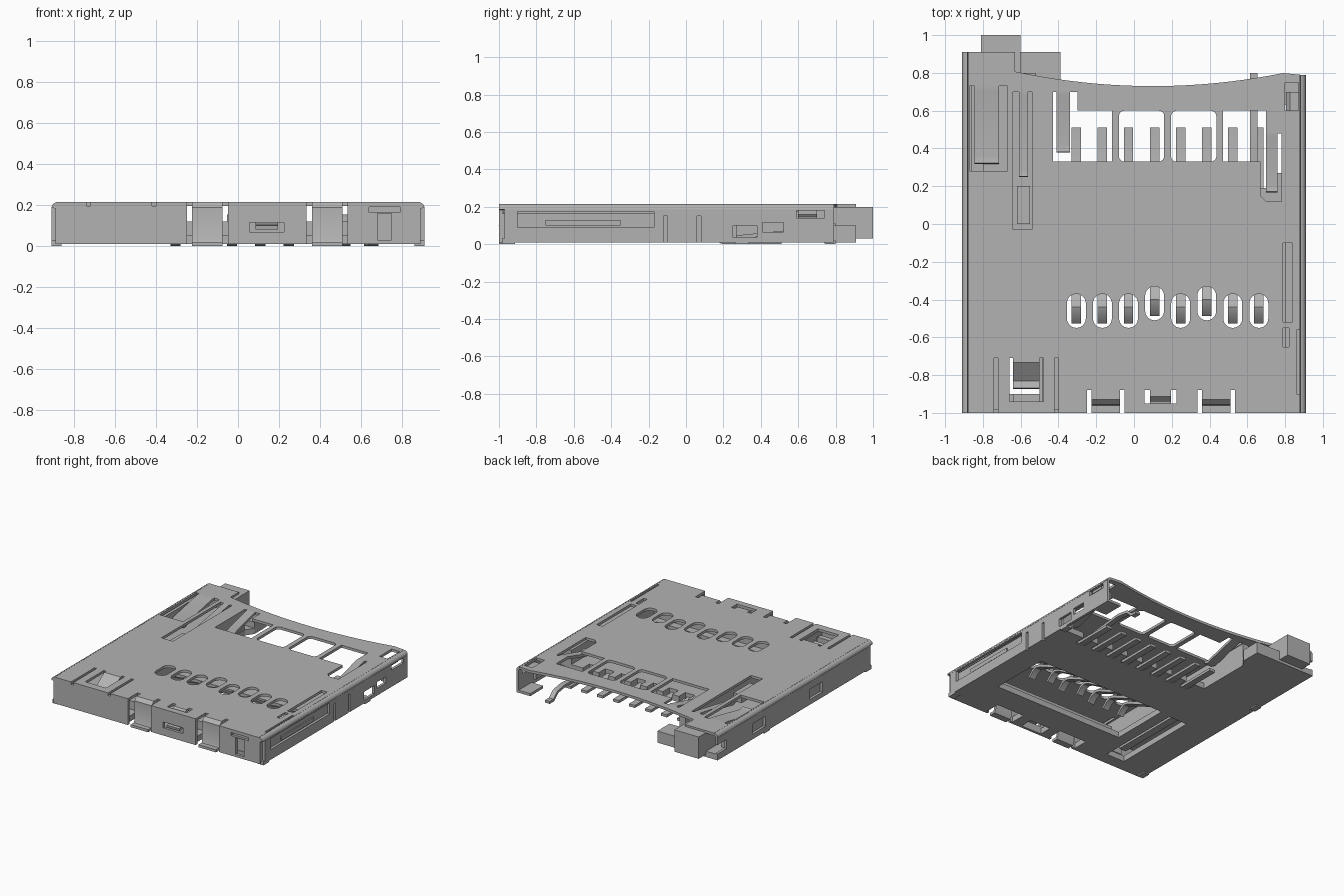
import bpy, bmesh, math
from mathutils import Matrix, Vector

cube = bpy.data.objects.get("Cube")
if cube:
    bpy.data.objects.remove(cube, do_unlink=True)

metal = bpy.data.materials.new("plain_grey")
metal.use_nodes = True
metal.diffuse_color = (.45, .45, .45, 1)
metal.node_tree.nodes["Principled BSDF"].inputs["Base Color"].default_value = metal.diffuse_color

# main dimensions of the shell and base
SIDE, FRONT, BACK, WING = .91, -1, .79, .91
SHEET, BEND, TOP, BOTTOM, FLOOR = .02, .03, .215, .01, .055
UNDER, FLAT, WALL, INSIDE = TOP - SHEET, SIDE - BEND, TOP - BEND, SIDE - SHEET
ROOF = TOP - SHEET / 2
parts = []


def turned(axis):
    """Turn a flat drawing so that its thickness runs along axis."""
    if axis == "y":
        return Matrix.Rotation(math.pi / 2, 4, "X")
    if axis == "x":
        return Matrix.Rotation(math.pi / 2, 4, "Z") @ Matrix.Rotation(math.pi / 2, 4, "X")
    return Matrix.Identity(4)


def plate(name, outline, holes, span, axis="z"):
    """Filled outline with holes, given thickness over span along axis."""
    low, high = span
    curve = bpy.data.curves.new(name, "CURVE")
    curve.dimensions = "2D"
    curve.fill_mode = "BOTH"
    curve.extrude = (high - low) / 2
    for loop in [outline] + holes:
        spline = curve.splines.new("POLY")
        spline.points.add(len(loop) - 1)
        for point, (a, b) in zip(spline.points, loop):
            point.co = (a, b, 0, 1)
        spline.use_cyclic_u = True
    drawing = bpy.data.objects.new(name, curve)
    mesh = bpy.data.meshes.new_from_object(drawing)
    bpy.data.objects.remove(drawing)
    bpy.data.curves.remove(curve)
    middle = Vector([(low + high) / 2 if letter == axis else 0 for letter in "xyz"])
    mesh.transform(Matrix.Translation(middle) @ turned(axis))
    bm = bmesh.new()
    bm.from_mesh(mesh)
    bmesh.ops.remove_doubles(bm, verts=bm.verts, dist=.00001)
    bmesh.ops.recalc_face_normals(bm, faces=bm.faces)
    bm.to_mesh(mesh)
    bm.free()
    mesh.materials.clear()
    mesh.materials.append(metal)
    part = bpy.data.objects.new(name, mesh)
    bpy.context.collection.objects.link(part)
    parts.append(part)


def around(centre, width):
    return (centre - width / 2, centre + width / 2)


def rect(across, along):
    (left, right), (low, high) = across, along
    return [(left, low), (right, low), (right, high), (left, high)]


def rounded(across, along, radius, steps=6):
    (left, right), (low, high) = across, along
    centres = rect((left + radius, right - radius), (low + radius, high - radius))
    points = []
    for corner, (a, b) in enumerate(centres):
        for step in range(steps + 1):
            angle = math.pi + math.pi / 2 * (corner + step / steps)
            points.append((a + radius * math.cos(angle), b + radius * math.sin(angle)))
    return points


def box(name, x, y, z):
    plate(name, rect(x, y), [], z)


def strip(name, path, span, axis="x", thick=SHEET):
    """Bent sheet: a path thickened to both sides and run along axis."""
    path = [Vector(point) for point in path]
    over, below = [], []
    for i, point in enumerate(path):
        arriving = (point - path[max(i - 1, 0)]).normalized()
        leaving = (path[min(i + 1, len(path) - 1)] - point).normalized()
        heading = (arriving + leaving).normalized()
        stretch = max(heading.dot(leaving if leaving.length else arriving), .5)
        offset = Vector((-heading.y, heading.x)) * thick / 2 / stretch
        over.append(tuple(point + offset))
        below.append(tuple(point - offset))
    plate(name, over + below[::-1], [], span, axis)


def notches(edge, cuts):
    """Edge points running right, cut in to a depth over each span."""
    points = []
    for (left, right), depth in cuts:
        points += [(left, edge), (left, depth), (right, depth), (right, edge)]
    return points


def tongue(name, x, width, root, tip, drop=.07):
    """Spring finger pressed down out of the shell top, lip turned up at its tip."""
    lean = math.copysign(SHEET, tip - root)
    strip(name, [(root - lean, ROOF), (root + lean, ROOF), (tip - 2 * lean, ROOF - drop),
                 (tip, ROOF - drop + SHEET / 2)], around(x, width))


# contact positions and the two bent tabs at the front
pins = [.138 * i - .305 for i in range(8)]
raised = [SHEET * 2 if i in (3, 5) else 0 for i in range(8)]
pairs = [(a + b) / 2 for a, b in zip(pins[::2], pins[1::2])]
tabs = [-.15, .435]
mid_tab = .14

# window openings, the outer two run on into the slots of the card tongues
window_y = (.33, .6)
low, high = window_y
holes = [rounded(around(x, .24), window_y, BEND) for x in pairs[1:3]]
left, right, slot = -.43, pairs[0] + .12, -.3
holes.append([(left, low), (right, low), (right, high), (slot, high), (slot, .7), (left, .7)])
left, right, inner, outer = pairs[3] - .12, .7, .67, .78
holes.append([(left, low), (inner, low), (inner, .15), (inner + BEND, .12), (outer, .12),
              (outer, .48), (right, .48), (right, high), (left, high)])

# oval holes over the contacts
for x, shift in zip(pins, raised):
    holes.append(rounded(around(x, .1), (shift - .55, shift - .37), .0499))

# slots around tongues and along the edges
holes += [
    rect((-.87, -.67), (.28, .73)), rect((-.64, -.54), (-.03, .7)),
    rect((-.66, -.48), (-.94, -.71)), rect(around(mid_tab, .17), (-.95, -.88)),
    rect((.79, .84), (-.52, -.1)), rect((.79, .82), (-.65, -.55)),
    rect((.86, .875), (-.9, -.56)), rect((.8, .87), (.6, .75)),
]

# shell top with a hollowed back edge
hollow = [(x, .73 + .145 * (x - .1) ** 2) for x in [BACK - i * .071 for i in range(21)]]
slits = [(around(x, SHEET), -.71) for x in (-.73, -.41)]
slits += [(around(x, .2), -.88) for x in tabs]
plate("shell_top", [(-FLAT, FRONT)] + notches(FRONT, slits) + [(FLAT, FRONT), (FLAT, BACK)]
      + hollow + [(-.63, WING), (-FLAT, WING)], holes, (UNDER, TOP))

# rounded long edges
quarter = [math.pi / 2 * i / 6 for i in range(7)]
for name, side, end in (("left_edge_bend", 1, BACK), ("right_edge_bend", -1, WING)):
    strip(name, [(side * (FLAT + SHEET * math.sin(t)), WALL + SHEET * math.cos(t))
                 for t in quarter], (FRONT, end), "y")

# side walls
start = FRONT + BEND
wall_cuts = [(around(y, SHEET), .15) for y in (-.11, .07)]
plate("left_wall", [(start, BOTTOM)] + notches(BOTTOM, wall_cuts)
      + [(BACK, BOTTOM), (BACK, WALL), (start, WALL)],
      [rect((-.9, -.17), (.09, .175)), rect((.25, .38), (.035, .1)),
       rect((.41, .52), (.065, .115)), rect((.59, .74), (.14, .18))], (INSIDE, SIDE), "x")
plate("right_wall", [(start, BOTTOM), (WING, BOTTOM), (WING, .06), (.8, .06), (.8, .13),
                     (WING, .13), (WING, WALL), (start, WALL)],
      [rect(around(y, .16), (.05, .13)) for y in (-.3, .4)], (-SIDE, -INSIDE), "x")

# front wall panels between the tabs
edges = [-INSIDE] + [edge for x in tabs for edge in around(x, .2)] + [INSIDE]
stem, bar = around(.715, .07), around(.715, .15)
cuts = {"right": [], "middle": [rect(around(mid_tab, .17), (.07, .115))],
        "left": [rect(stem, (.03, .16)), rect(bar, (.165, .19))]}
for (name, openings), left, right in zip(cuts.items(), edges[::2], edges[1::2]):
    plate("front_panel_" + name, rect((left, right), (BOTTOM, UNDER)), openings,
          (FRONT, FRONT + SHEET), "y")
box("front_latch_backing", bar, (-.975, -.96), (BEND, UNDER))

# bent front solder tabs and middle tongue
crease = -.945
for x in tabs:
    strip("front_solder_tab", [(-.87, ROOF), (crease + SHEET, ROOF), (crease, ROOF - SHEET),
                               (crease, BEND), (crease - BOTTOM, BOTTOM), (FRONT, BOTTOM)],
          around(x, .15))
strip("middle_tongue", [(-.88, ROOF), (-.91, ROOF), (-.93, WALL), (-.93, .1), (FRONT, .09)],
      around(mid_tab, .11))

# pressed spring tongues
tongue("slider_tongue", x=-.78, width=.13, root=.72, tip=.32)
tongue("cam_tongue", x=-.585, width=.05, root=.7, tip=.25)
tongue("card_tongue_right", x=-.375, width=.07, root=.7, tip=.38)
tongue("card_tongue_left", x=.73, width=.06, root=.48, tip=.17)
tongue("stop_tongue", x=-.57, width=.14, root=-.71, tip=-.87)
box("stop_tongue_rest", around(-.57, .14), (-.94, -.9), (.06, .17))

# moulded base: notched behind the contacts, open under the springs
front, back = -.98, .27
base = [(-INSIDE, front)] + notches(front, [
    (around(tabs[0], .24), -.86), (around(mid_tab, .18), -.88), (around(tabs[1], .24), -.86)])
base += [(INSIDE, front), (INSIDE, back)]
base += notches(back, [(around(x, .08), .19) for x in pins])[::-1]
base += [(-.43, back), (-.43, .7), (-.39, .76), (-.39, WING), (-INSIDE, WING)]
plate("base", base, [rect((-.41, .72), (-.66, -.18)), rect((-.66, -.5), (-.9, -.2))],
      (BOTTOM, FLOOR))
box("base_back_ledge", (-.62, -.39), (.76, WING), (BOTTOM, .1))

# inner rails
box("slider_rail", around(-.46, .05), (front, .7), (FLOOR, UNDER))
box("outer_rail", (.8, INSIDE), (front, back), (FLOOR, .165))
box("front_stop", (-.4, .78), (-.85, -.72), (FLOOR, .12))
box("right_wall_lining", (-INSIDE, -.86), (front, BACK), (FLOOR, WALL))
box("outer_catch", (.84, .9), (-.75, -.35), (.1, .13))

# ejector slider and spring bar
box("slider_push_block", (-.81, -.6), (BACK, 1), (BEND, .2))
box("slider_arm", (-.8, -.52), (-.18, .8), (FLOOR, .11))
box("slider_hook", (-.62, -.55), (0, .2), (.1, .17))
box("ejector_spring", around(-.58, .06), (-.82, -.2), (.04, .09))

# spring contacts: flat tail, long arm, rounded nose
for x, shift in zip(pins, raised):
    nose = shift - .44
    strip("contact", [(.51, BOTTOM), (.2, BOTTOM), (.15, BEND), (-.2, .04),
                      (nose + .04, .135), (nose, .145), (nose - .04, .13), (nose - .08, .09)],
          around(x, .05))

# back left corner: folded lip, inner curl and detection pin
box("corner_lip", (BACK, .9), (.63, BACK), (BOTTOM, BEND))
strip("corner_curl", [(INSIDE, .17), (.83, .17), (.815, .15), (.815, .1)], (.6, .7), "y")
strip("detection_pin", [(.8, BOTTOM), (.75, BOTTOM), (.7, FLOOR), (.6, .07), (.2, BEND)],
      around(.635, .04))

# side solder feet
for side, name in ((1, "left_solder_foot"), (-1, "right_solder_foot")):
    for y in (-.95, .3):
        box(name, around(side * .885, .05), around(y, .07), (0, BEND))

# smooth the bends, keep corners sharp
bpy.ops.object.select_all(action="DESELECT")
for part in parts:
    part.select_set(True)
bpy.context.view_layer.objects.active = parts[0]
bpy.ops.object.shade_smooth_by_angle(angle=math.radians(30))
